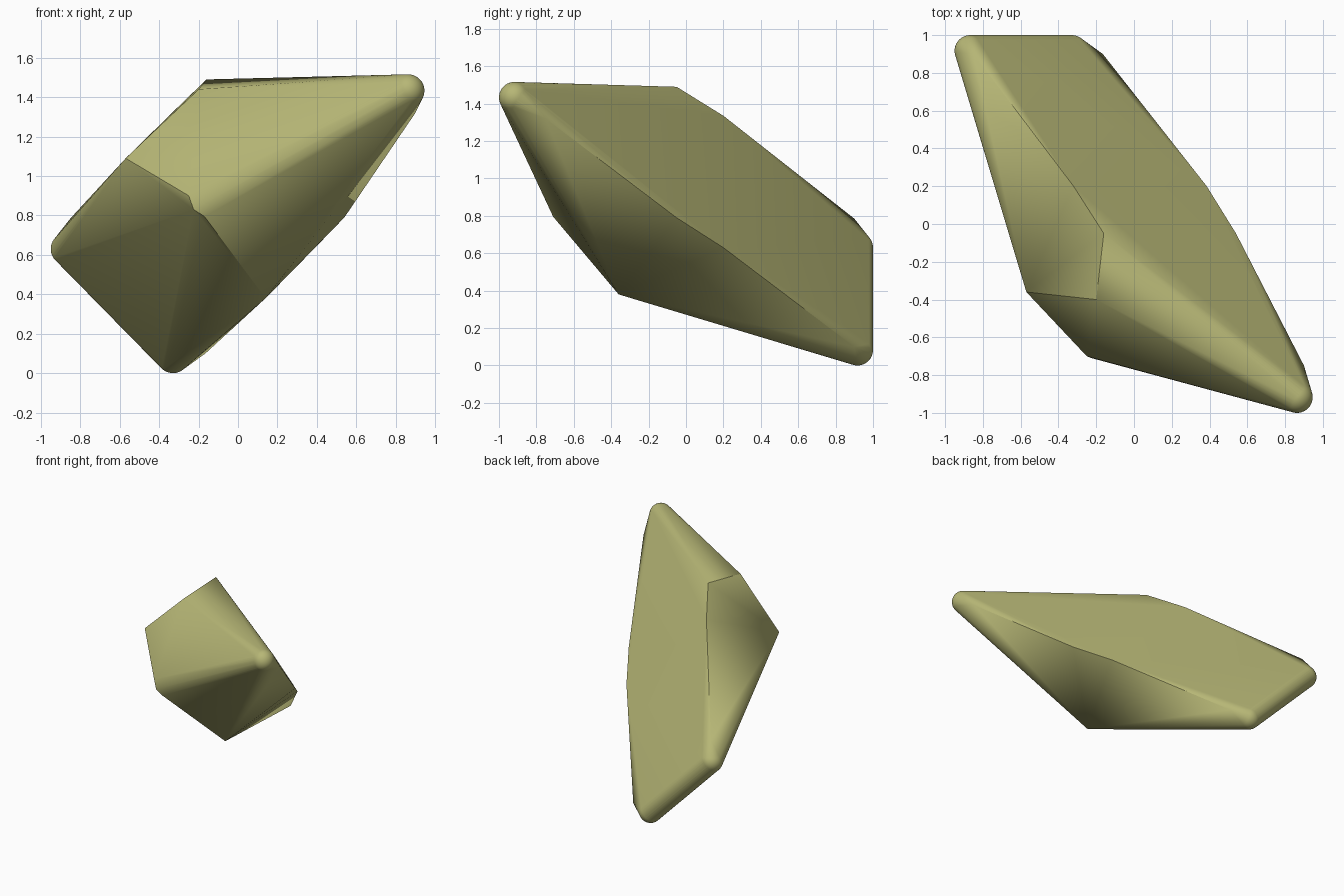
import bpy, bmesh, math
from mathutils import Matrix, Vector

cube = bpy.data.objects.get("Cube")
if cube:
    bpy.data.objects.remove(cube, do_unlink=True)

# One flat olive colour
olive = bpy.data.materials.new("olive")
olive.use_nodes = True
colour = (0.47, 0.47, 0.18, 1.0)
olive.diffuse_color = colour
olive.node_tree.nodes["Principled BSDF"].inputs["Base Color"].default_value = colour


def twin(p):
    """Reflect a corner across the diagonal symmetry plane of the stone."""
    return (p[2] - 0.95, p[1], p[0] + 0.95)


# Corners that come in mirrored pairs: shoulder, back bend, cheek, tail bevel
paired = [(-0.16, -0.05, 1.49), (-0.32, 0.20, 1.335),
          (-0.57, -0.36, 1.09), (-0.85, 0.90, 0.785)]
# Single corners: brow, rounded nose, tip bevel
single = [(-0.20, -0.40, 1.44), (-0.25, -0.70, 0.90),
          (-0.225, -0.71, 0.83), (-0.17, -0.71, 0.795), (0.90, -0.75, 1.32)]
corners = paired + [twin(p) for p in paired] + single

# Rounded ends: long tip and the two tail corners
tips = [(0.863, -0.917, 1.433), (-0.867, 0.917, 0.63), (-0.33, 0.917, 0.083)]

bm = bmesh.new()
for p in corners:
    bm.verts.new(p)
for c in tips:
    bmesh.ops.create_icosphere(bm, subdivisions=4, radius=0.083,
                               matrix=Matrix.Translation(Vector(c)))
bmesh.ops.delete(bm, geom=bm.edges[:], context='EDGES_FACES')

# Wrap everything in one convex skin
hull = bmesh.ops.convex_hull(bm, input=bm.verts[:])
inside = {v for v in hull["geom_interior"] + hull["geom_unused"]
          if isinstance(v, bmesh.types.BMVert)}
inside |= {v for v in bm.verts if not v.link_faces}
bmesh.ops.delete(bm, geom=list(inside), context='VERTS')
bmesh.ops.recalc_face_normals(bm, faces=bm.faces[:])

mesh = bpy.data.meshes.new("faceted_stone")
bm.to_mesh(mesh)
bm.free()
mesh.materials.append(olive)
stone = bpy.data.objects.new("faceted_stone", mesh)
bpy.context.collection.objects.link(stone)

# Smooth rounded ends, crisp facets
bpy.ops.object.select_all(action='DESELECT')
stone.select_set(True)
bpy.context.view_layer.objects.active = stone
bpy.ops.object.shade_smooth_by_angle(angle=math.radians(25))
